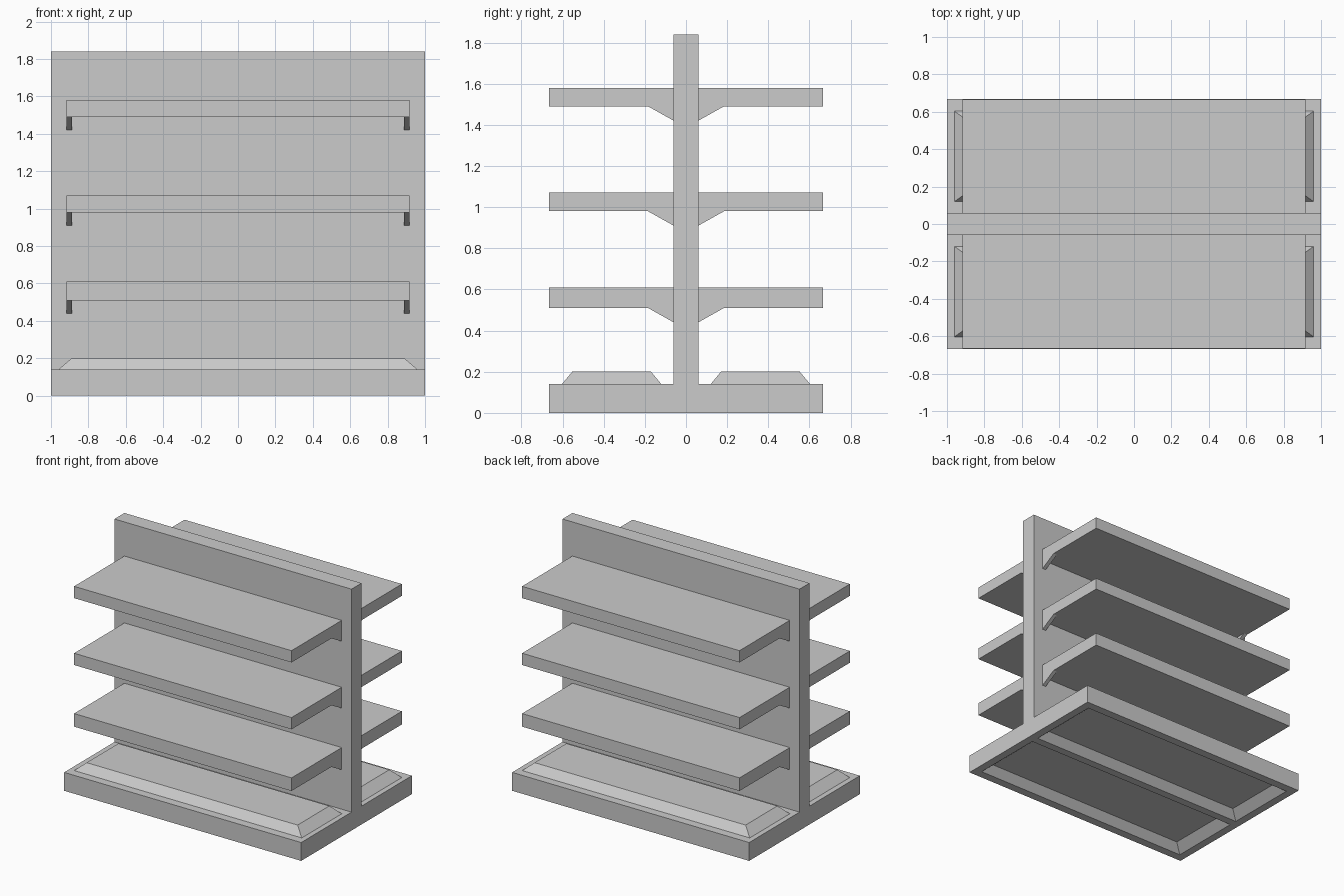
import bpy, bmesh

if "Cube" in bpy.data.objects:
    bpy.data.objects.remove(bpy.data.objects["Cube"])

def make(name, bm):
    bmesh.ops.recalc_face_normals(bm, faces=bm.faces)
    me = bpy.data.meshes.new(name)
    bm.to_mesh(me)
    bm.free()
    ob = bpy.data.objects.new(name, me)
    bpy.context.collection.objects.link(ob)
    return ob

def frustum(name, x0, x1, y0, y1, z0, z1, ix=0.0, iy=0.0):
    """Box whose top is inset by ix, iy."""
    bm = bmesh.new()
    lo = [bm.verts.new((x, y, z0)) for x, y in ((x0, y0), (x1, y0), (x1, y1), (x0, y1))]
    hi = [bm.verts.new((x, y, z1)) for x, y in ((x0 + ix, y0 + iy), (x1 - ix, y0 + iy),
                                                (x1 - ix, y1 - iy), (x0 + ix, y1 - iy))]
    bm.faces.new(lo)
    bm.faces.new(hi)
    for i in range(4):
        j = (i + 1) % 4
        bm.faces.new((lo[i], lo[j], hi[j], hi[i]))
    return make(name, bm)

def bracket(name, x0, x1, s, z):
    """Triangular support under a shelf, against the panel."""
    bm = bmesh.new()
    prof = ((0.06, z), (0.185, z), (0.06, z - 0.07))
    f = bm.faces.new([bm.verts.new((x0, s * y, h)) for y, h in prof])
    ext = bmesh.ops.extrude_face_region(bm, geom=[f], use_keep_orig=True)
    for v in ext["geom"]:
        if isinstance(v, bmesh.types.BMVert):
            v.co.x = x1
    return make(name, bm)

# Base plinth and central panel
base = frustum("base", -1, 1, -0.667, 0.667, 0, 0.14)
frustum("back_panel", -1, 1, -0.06, 0.06, 0.14, 1.84)

for s, side in ((-1, "front"), (1, "rear")):
    # Raised bevelled deck on the base
    ya, yb = sorted((s * 0.12, s * 0.603))
    frustum(f"{side}_deck", -0.96, 0.96, ya, yb, 0.14, 0.2, 0.07, 0.05)

    # Matching recess under the base
    ya, yb = sorted((s * 0.03, s * 0.603))
    cut = frustum(f"{side}_recess_cutter", -0.94, 0.94, ya, yb, 0, 0.06, 0.07, 0.05)
    for v in cut.data.vertices:
        if v.co.z < 0.01:
            v.co.z = -0.001
    cut.hide_render = True
    cut.hide_viewport = True
    mod = base.modifiers.new(f"{side}_recess", "BOOLEAN")
    mod.operation = "DIFFERENCE"
    mod.solver = "EXACT"
    mod.object = cut

    # Shelves with a bracket at each end
    for n, (z0, z1) in enumerate(((0.51, 0.61), (0.98, 1.07), (1.49, 1.58)), 1):
        ya, yb = sorted((s * 0.06, s * 0.665))
        frustum(f"{side}_shelf_{n}", -0.917, 0.917, ya, yb, z0, z1)
        for m, end in ((-1, "left"), (1, "right")):
            bracket(f"{side}_bracket_{n}_{end}", m * 0.887, m * 0.917, s, z0)
